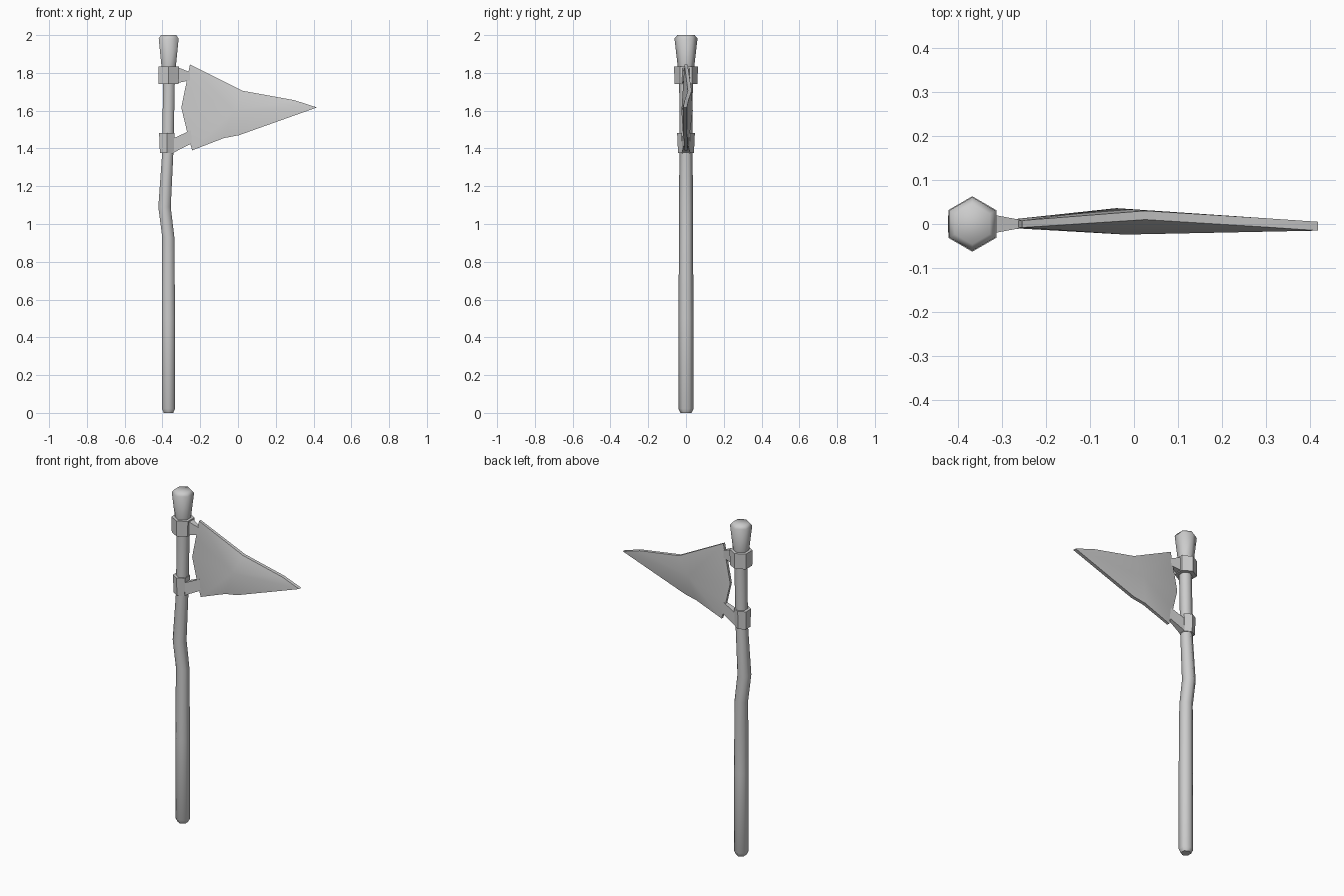
import bpy, bmesh
from math import sin, cos, pi, radians

if "Cube" in bpy.data.objects:
    bpy.data.objects.remove(bpy.data.objects["Cube"])


def finish(bm, name, angle):
    bmesh.ops.recalc_face_normals(bm, faces=bm.faces)
    me = bpy.data.meshes.new(name)
    bm.to_mesh(me)
    bm.free()
    ob = bpy.data.objects.new(name, me)
    bpy.context.collection.objects.link(ob)
    bpy.ops.object.select_all(action='DESELECT')
    ob.select_set(True)
    bpy.context.view_layer.objects.active = ob
    bpy.ops.object.shade_smooth_by_angle(angle=radians(angle))
    return ob


def hex_loft(name, rings, caps=True, angle=62):
    """Skin six-sided rings given as (centre x, z, radius), corners on +-y."""
    bm = bmesh.new()
    loops = [[bm.verts.new((x + r * cos(pi / 6 + k * pi / 3),
                            r * sin(pi / 6 + k * pi / 3), z))
              for k in range(6)] for x, z, r in rings]
    for a, b in zip(loops, loops[1:]):
        for k in range(6):
            j = (k + 1) % 6
            bm.faces.new((a[k], a[j], b[j], b[k]))
    if caps:
        bm.faces.new(loops[0])
        bm.faces.new(loops[-1])
    return finish(bm, name, angle)


def arm(name, start, end):
    """Tapered strap from (x, low z, high z, half depth) to another."""
    bm = bmesh.new()
    for x, z0, z1, d in (start, end):
        for z in (z0, z1):
            for y in (-d, d):
                bm.verts.new((x, y, z))
    bmesh.ops.convex_hull(bm, input=bm.verts)
    return finish(bm, name, 30)


# Crooked pole
hex_loft("pole", [(-.368, 0, .029), (-.368, .022, .040), (-.368, .5, .040),
                  (-.369, .93, .037), (-.389, 1.09, .038),
                  (-.371, 1.39, .034), (-.366, 1.74, .036),
                  (-.368, 1.83, .038)])
# Flared knob on top
hex_loft("pole_knob", [(-.367, 1.80, .041), (-.367, 1.835, .044),
                       (-.367, 1.982, .061), (-.367, 2.0, .046)])

# Bands round the pole, with straps to the flag
hex_loft("upper_band", [(-.367, 1.742, .035), (-.367, 1.742, .061),
                        (-.367, 1.835, .063), (-.367, 1.835, .035)], False, 30)
hex_loft("lower_band", [(-.374, 1.375, .030), (-.377, 1.375, .042),
                        (-.377, 1.483, .047), (-.374, 1.483, .030)], False, 30)
arm("upper_strap", (-.325, 1.745, 1.832, .022), (-.25, 1.762, 1.802, .008))
arm("lower_strap", (-.35, 1.373, 1.45, .022), (-.24, 1.43, 1.50, .008))

# Flag: outline of (x, z, y centre), thin rim and bulged middle
outline = [(-.254, 1.845, 0), (.026, 1.705, .020), (.30, 1.655, .003),
           (.418, 1.617, -.005), (.005, 1.47, -.006), (-.074, 1.455, -.002),
           (-.243, 1.39, 0), (-.27, 1.49, 0), (-.30, 1.615, 0),
           (-.275, 1.74, 0)]
bm = bmesh.new()
front, back = [[bm.verts.new((x, y + s * (.010 if x > -.1 else .008), z))
                for x, z, y in outline] for s in (-1, 1)]
mid_front = bm.verts.new((-.02, -.024, 1.60))
mid_back = bm.verts.new((-.04, .036, 1.60))
for k in range(len(outline)):
    j = (k + 1) % len(outline)
    bm.faces.new((front[k], front[j], mid_front))
    bm.faces.new((back[j], back[k], mid_back))
    bm.faces.new((front[j], front[k], back[k], back[j]))
finish(bm, "flag", 40)
